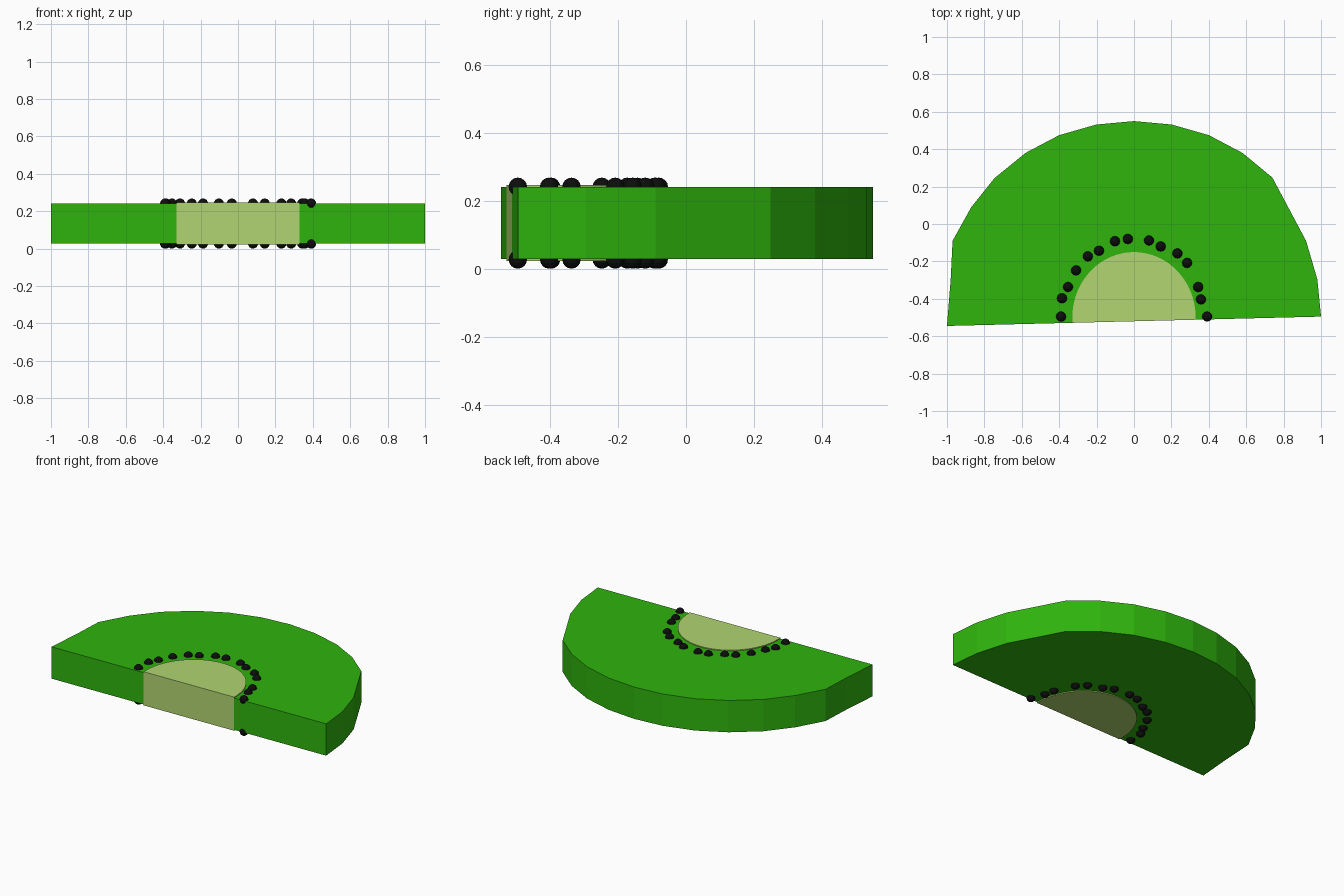
import bpy, bmesh, math
from mathutils import Matrix

if "Cube" in bpy.data.objects:
    bpy.data.objects.remove(bpy.data.objects["Cube"])


def material(name, color):
    m = bpy.data.materials.new(name)
    m.diffuse_color = (*color, 1)
    m.use_nodes = True
    m.node_tree.nodes["Principled BSDF"].inputs["Base Color"].default_value = m.diffuse_color
    return m


def finish(bm, name, mat):
    bmesh.ops.recalc_face_normals(bm, faces=bm.faces)
    mesh = bpy.data.meshes.new(name)
    bm.to_mesh(mesh)
    bm.free()
    mesh.materials.append(mat)
    ob = bpy.data.objects.new(name, mesh)
    bpy.context.collection.objects.link(ob)
    return ob


def slab(name, outline, z0, z1, mat):
    bm = bmesh.new()
    face = bm.faces.new([bm.verts.new((x, y, z0)) for x, y in outline])
    ext = bmesh.ops.extrude_face_region(bm, geom=[face], use_keep_orig=True)
    top = [v for v in ext["geom"] if isinstance(v, bmesh.types.BMVert)]
    bmesh.ops.translate(bm, verts=top, vec=(0, 0, z1 - z0))
    return finish(bm, name, mat)


green = material("flesh_green", (0.028, 0.46, 0.004))
pale = material("core_pale_green", (0.44, 0.67, 0.165))
black = material("seed_black", (0.004, 0.004, 0.004))


def cut_y(x):
    # slightly slanted straight cut along the front
    return -0.52 + 0.025 * x


# pale core: half ellipse, barely proud of the flesh
core = [(0.33 * math.cos(math.pi * i / 32), -0.5 + 0.35 * math.sin(math.pi * i / 32))
        for i in range(33)]
core = [(x, y) for x, y in core if y > -0.499]
core_outline = [(0.33, cut_y(0.33))] + core + [(-0.33, cut_y(-0.33))]
slab("core", core_outline, 0.022, 0.247, pale)

# green flesh: half round slice with a notch for the core
rim = [(1, -0.495), (0.98, -0.295), (0.92, -0.09), (0.74, 0.248), (0.58, 0.38),
       (0.4, 0.475), (0.2, 0.532), (0, 0.55), (-0.2, 0.532), (-0.4, 0.475),
       (-0.58, 0.38), (-0.745, 0.246), (-0.87, 0.09), (-0.97, -0.09),
       (-0.98, -0.295), (-1, -0.545)]
slab("flesh", rim + core_outline[::-1], 0.028, 0.241, green)

# seeds half sunk into both faces
spots = [(-0.39, -0.495), (-0.385, -0.397), (-0.353, -0.337), (-0.31, -0.248),
         (-0.247, -0.173), (-0.187, -0.143), (-0.102, -0.092), (-0.033, -0.08),
         (0.08, -0.088), (0.143, -0.12), (0.232, -0.157), (0.284, -0.208),
         (0.343, -0.337), (0.358, -0.403), (0.391, -0.495)]
bm = bmesh.new()
for x, y in spots:
    for z in (0.027, 0.241):
        bmesh.ops.create_uvsphere(bm, u_segments=12, v_segments=8, radius=0.027,
                                  matrix=Matrix.Translation((x, y, z)))
finish(bm, "seeds", black)
